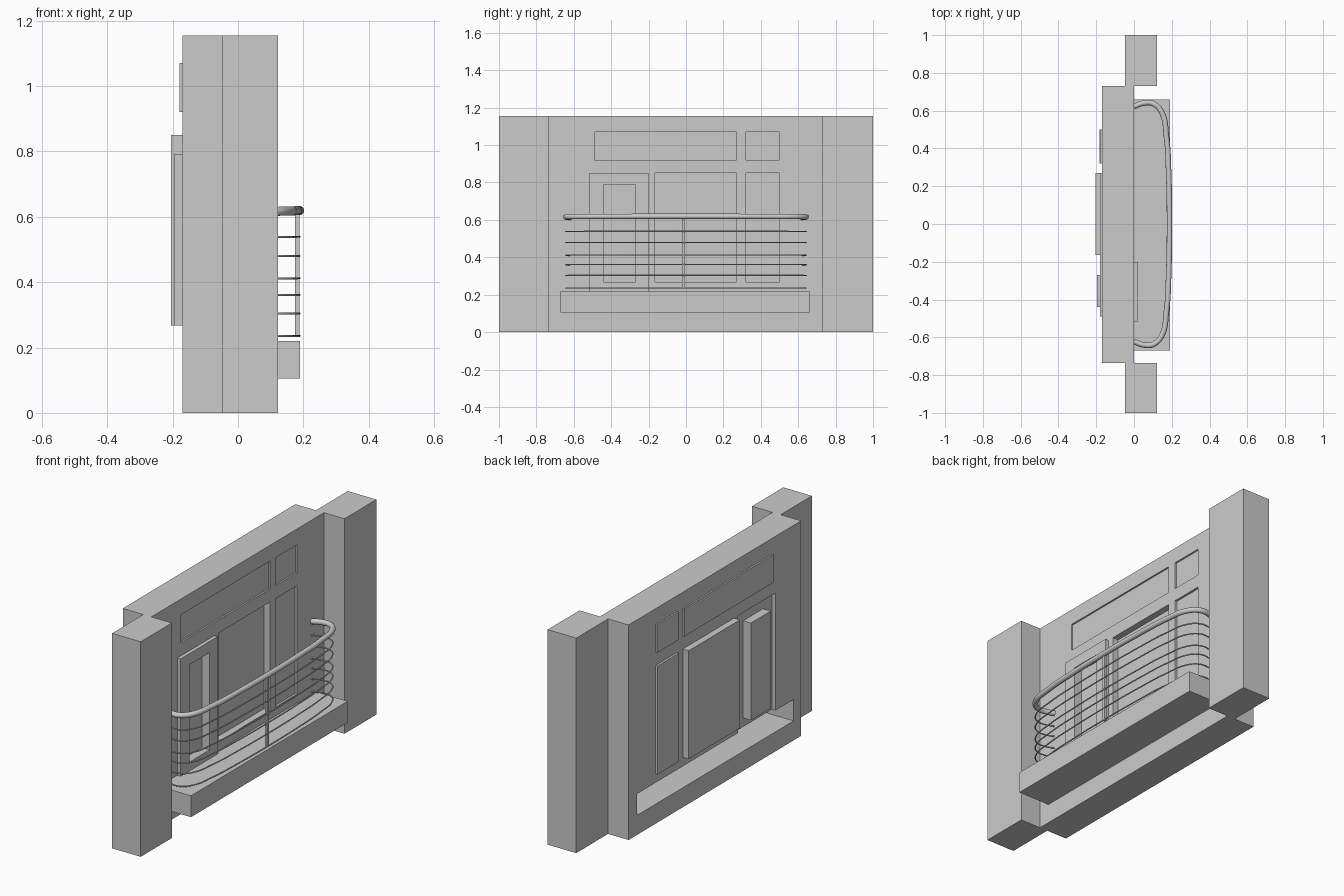
import bpy, bmesh
from mathutils import Vector

if "Cube" in bpy.data.objects:
    bpy.data.objects.remove(bpy.data.objects["Cube"])

mat = bpy.data.materials.new("plain grey")
mat.diffuse_color = (0.6, 0.6, 0.6, 1)
mat.use_nodes = True
mat.node_tree.nodes["Principled BSDF"].inputs["Base Color"].default_value = mat.diffuse_color

H, T = 1.155, 0.17          # facade height and shell thickness
# relief regions: y0, y1, z0, z1, front x (later ones override)
regions = [
    (-1, 1, 0, H, 0.0),                    # wall
    (-1, -0.735, 0, H, 0.122),             # pillars
    (0.73, 1, 0, H, 0.122),
    (-0.49, 0.27, 0.92, 1.07, -0.009),     # transom windows
    (0.32, 0.50, 0.92, 1.07, -0.009),
    (0.32, 0.50, 0.268, 0.85, -0.012),     # narrow window
    (-0.165, 0.27, 0.268, 0.85, -0.035),   # wide window
    (-0.515, -0.20, 0.22, 0.85, 0.02),     # raised door frame
    (-0.44, -0.27, 0.268, 0.79, -0.026),   # door pane
    (-0.67, 0.66, 0.105, 0.22, 0.19),      # balcony slab, hollow at the back
]
ys = sorted({v for r in regions for v in r[:2]})
zs = sorted({v for r in regions for v in r[2:4]})


def relief(i, j):
    """Front x of grid cell i, j; None outside the facade."""
    if not (0 <= i < len(ys) - 1 and 0 <= j < len(zs) - 1):
        return None
    y, z = (ys[i] + ys[i + 1]) / 2, (zs[j] + zs[j + 1]) / 2
    return [r[4] for r in regions if r[0] < y < r[1] and r[2] < z < r[3]][-1]


# Facade shell: front and back skins plus the steps between cells
bm = bmesh.new()


def quad(pts, normal):
    f = bm.faces.new([bm.verts.new(p) for p in pts])
    f.normal_update()
    if f.normal.dot(Vector(normal)) < 0:
        f.normal_flip()


def step(a, b, p, q, n):
    """Wall along edge p-q between cell heights a and b, n points a to b."""
    def strip(x0, x1, s):
        quad([(x0, *p), (x1, *p), (x1, *q), (x0, *q)], [s * c for c in n])
    if a is None and b is None:
        return
    if a is None:
        strip(b - T, b, -1)
    elif b is None:
        strip(a - T, a, 1)
    elif abs(a - b) > 1e-6:
        s = 1 if a > b else -1
        strip(a, b, s)
        strip(a - T, b - T, -s)


for i in range(len(ys)):
    for j in range(len(zs)):
        h = relief(i, j)
        if h is not None:
            for x, n in ((h, 1), (h - T, -1)):
                quad([(x, ys[i], zs[j]), (x, ys[i + 1], zs[j]),
                      (x, ys[i + 1], zs[j + 1]), (x, ys[i], zs[j + 1])], (n, 0, 0))
        if j < len(zs) - 1:
            step(relief(i - 1, j), h, (ys[i], zs[j]), (ys[i], zs[j + 1]), (0, 1, 0))
        if i < len(ys) - 1:
            step(relief(i, j - 1), h, (ys[i], zs[j]), (ys[i + 1], zs[j]), (0, 0, 1))
bmesh.ops.remove_doubles(bm, verts=bm.verts, dist=1e-5)
me = bpy.data.meshes.new("facade")
bm.to_mesh(me)
bm.free()
me.materials.append(mat)
bpy.context.collection.objects.link(bpy.data.objects.new("facade", me))

# Curved balcony railing
half = [(0.0, 0.622), (0.05, 0.64), (0.10, 0.638), (0.145, 0.595),
        (0.172, 0.46), (0.184, 0.25)]
path = half + [(0.188, 0)] + [(x, -y) for x, y in reversed(half)]


def rail(name, z, r, res, rise=0.0):
    cu = bpy.data.curves.new(name, 'CURVE')
    cu.dimensions = '3D'
    cu.bevel_depth, cu.bevel_resolution = r, res
    cu.resolution_u = 5
    cu.use_fill_caps = True
    sp = cu.splines.new('BEZIER')
    sp.bezier_points.add(len(path) - 1)
    for b, (x, y) in zip(sp.bezier_points, path):
        b.co = (x, y, z + rise * x / 0.188)
        b.handle_left_type = b.handle_right_type = 'AUTO'
    cu.materials.append(mat)
    bpy.context.collection.objects.link(bpy.data.objects.new(name, cu))


rail("handrail", 0.613, 0.0145, 3, 0.006)
for k, z in enumerate((0.235, 0.303, 0.36, 0.411, 0.479, 0.538)):
    rail(f"railing_wire_{k + 1}", z, 0.0035, 1, 0.001)

# Centre post
bpy.ops.mesh.primitive_cube_add(size=1, location=(0.181, -0.013, 0.425))
post = bpy.context.object
post.name = "railing_post"
post.scale = (0.014, 0.016, 0.38)
post.data.materials.append(mat)
